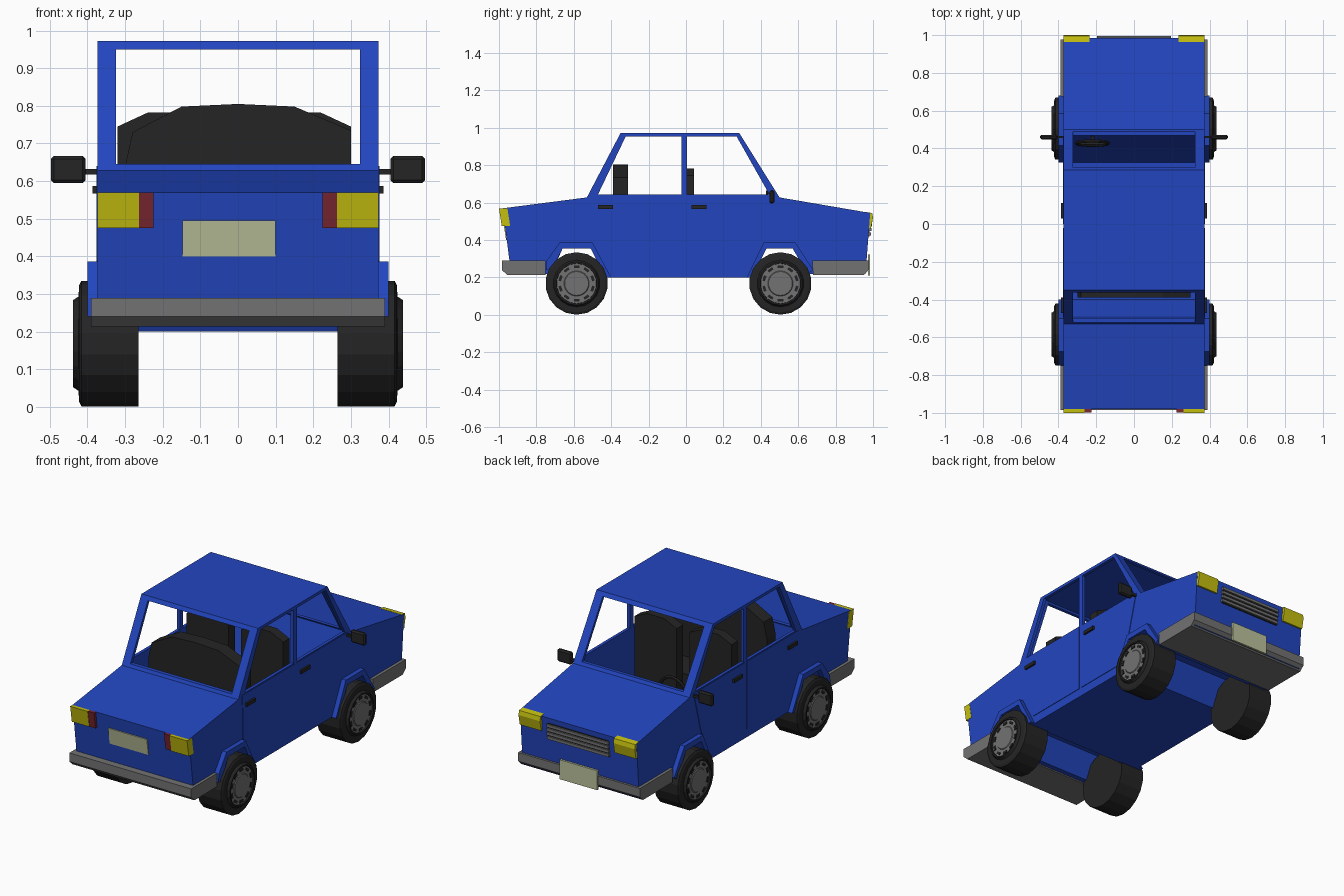
import bpy, bmesh, math
from mathutils import Matrix, Vector

if "Cube" in bpy.data.objects:
    bpy.data.objects.remove(bpy.data.objects["Cube"])


def material(name, r, g, b):
    m = bpy.data.materials.new(name)
    m.diffuse_color = (r, g, b, 1)
    m.use_nodes = True
    m.node_tree.nodes["Principled BSDF"].inputs["Base Color"].default_value = m.diffuse_color
    return m


BLUE = material("blue_paint", 0.016, 0.06, 0.52)
BLACK = material("black_rubber", 0.018, 0.018, 0.018)
GREY = material("grey_trim", 0.17, 0.17, 0.17)
YELLOW = material("yellow_lens", 0.56, 0.52, 0.005)
RED = material("red_lens", 0.2, 0.02, 0.03)
CREAM = material("plate_cream", 0.5, 0.54, 0.33)


def finish(name, bm, mat):
    bmesh.ops.recalc_face_normals(bm, faces=bm.faces)
    me = bpy.data.meshes.new(name)
    bm.to_mesh(me)
    bm.free()
    ob = bpy.data.objects.new(name, me)
    bpy.context.collection.objects.link(ob)
    if mat:
        me.materials.append(mat)
    return ob


def prism(name, pts, a, b, mat, axis="x"):
    """Extrude a (y,z) profile along x, or an (x,z) profile along y."""
    bm = bmesh.new()
    put = (lambda p, d: (d, p[0], p[1])) if axis == "x" else (lambda p, d: (p[0], d, p[1]))
    face = bm.faces.new([bm.verts.new(put(p, a)) for p in pts])
    ext = bmesh.ops.extrude_face_region(bm, geom=[face])
    move = Vector((b - a, 0, 0)) if axis == "x" else Vector((0, b - a, 0))
    bmesh.ops.translate(bm, vec=move, verts=[v for v in ext["geom"] if isinstance(v, bmesh.types.BMVert)])
    return finish(name, bm, mat)


def box(name, x0, x1, y0, y1, z0, z1, mat):
    return prism(name, [(y0, z0), (y1, z0), (y1, z1), (y0, z1)], x0, x1, mat)


def lathe(name, rings, centre, side, mat, n=18):
    """Revolve (radius, x) rings around an axle parallel to x."""
    bm = bmesh.new()
    loops = []
    for r, x in rings:
        loops.append([bm.verts.new((side * x, centre[0] + r * math.sin(2 * math.pi * i / n),
                                    centre[1] + r * math.cos(2 * math.pi * i / n))) for i in range(n)])
    for p, q in zip(loops, loops[1:]):
        for i in range(n):
            bm.faces.new((p[i], p[(i + 1) % n], q[(i + 1) % n], q[i]))
    bm.faces.new(loops[0])
    bm.faces.new(loops[-1])
    return finish(name, bm, mat)


def cut(ob, cutter):
    mod = ob.modifiers.new("cut", "BOOLEAN")
    mod.operation, mod.solver, mod.object = "DIFFERENCE", "EXACT", cutter
    bpy.context.view_layer.objects.active = ob
    bpy.ops.object.modifier_apply(modifier=mod.name)
    bpy.data.objects.remove(cutter)


# Body shell: one side profile with wheel arches, hollowed and pierced by windows
body = prism("body_shell", [
    (-.98, .57), (-.53, .628), (-.35, .972), (.285, .972), (.5, .628), (.985, .545), (.96, .22),
    (.65, .22), (.57, .355), (.43, .355), (.355, .2), (-.43, .2), (-.51, .355), (-.66, .355),
    (-.72, .22), (-.935, .22)], -.373, .373, BLUE)
cut(body, prism("cabin_cutter", [
    (-.40, .215), (.325, .215), (.40, .375), (.465, .6), (.475, .635), (.274, .96),
    (-.338, .96), (-.503, .635), (-.49, .375)], -.355, .355, None))
cut(body, box("screen_cutter", -.324, .324, -.7, .7, .645, .95, None))
REAR_WINDOW = [(-.47, .645), (-.025, .645), (-.025, .955), (-.322, .955)]
FRONT_WINDOW = [(.005, .645), (.445, .645), (.27, .955), (.005, .955)]
for w in (REAR_WINDOW, FRONT_WINDOW):
    cut(body, prism("window_cutter", w, -.6, .6, None))

# Bumpers wrapping under both ends
prism("rear_bumper", [(-.985, .29), (-.985, .24), (-.955, .213), (-.75, .213), (-.75, .29)], -.39, .39, GREY)
prism("front_bumper", [(.978, .29), (.978, .24), (.95, .213), (.68, .213), (.675, .29)], -.39, .39, GREY)

# Parts mirrored left and right
FLARES = {
    "rear": [(-.75, .24), (-.745, .29), (-.675, .387), (-.5, .387), (-.4, .2), (-.43, .2),
             (-.51, .355), (-.66, .355), (-.72, .24)],
    "front": [(.325, .2), (.415, .387), (.585, .387), (.68, .24), (.65, .22), (.57, .355),
              (.43, .355), (.355, .2)]}
DOORS = {
    "rear": [(-.495, .64), (-.02, .64), (-.02, .25), (-.41, .25), (-.49, .39)],
    "front": [(0, .64), (.465, .64), (.40, .40), (.335, .25), (0, .25)]}
for s, side in ((-1, "left"), (1, "right")):
    for end in ("rear", "front"):
        prism(f"{side}_{end}_arch", FLARES[end], s * .36, s * .4, BLUE)
        prism(f"{side}_{end}_door", DOORS[end], s * .365, s * .376, BLUE)
        y = -.47 if end == "rear" else .03
        box(f"{side}_{end}_handle", s * .37, s * .387, y, y + .08, .567, .587, BLACK)

        # Wheel: tyre with raised lip, grey disc, dark vents
        c = (-.585 if end == "rear" else .505, .168)
        lathe(f"{side}_{end}_tyre", [(.167, .265), (.167, .416), (.155, .422), (.125, .424), (.116, .438),
                                     (.108, .438), (.106, .426)], c, s, BLACK)
        lathe(f"{side}_{end}_rim", [(.108, .41), (.107, .43), (.068, .43), (.064, .434)], c, s, GREY)
        bm = bmesh.new()
        for i in range(10):
            m = (Matrix.Translation((s * .43, c[0], c[1])) @ Matrix.Rotation(2 * math.pi * i / 10, 4, "X")
                 @ Matrix.Translation((0, 0, .09)) @ Matrix.Diagonal((.008, .03, .014, 1)))
            bmesh.ops.create_cube(bm, size=1, matrix=m)
        finish(f"{side}_{end}_rim_vents", bm, BLACK)

    # Lamps
    tail = [(-1, .57), (-.985, .475), (-.94, .475), (-.955, .57)]
    prism(f"{side}_tail_lamp", tail, s * .263, s * .374, YELLOW)
    prism(f"{side}_brake_lamp", [(y + .003, z) for y, z in tail], s * .224, s * .263, RED)
    prism(f"{side}_headlamp", [(.963, .55), (.995, .545), (1, .52), (.988, .46), (.955, .46)],
          s * .235, s * .372, YELLOW)

    # Wing mirrors
    mirror = box(f"{side}_mirror", s * .405, s * .497, .447, .472, .595, .667, BLACK)
    bev = mirror.modifiers.new("bevel", "BEVEL")
    bev.width, bev.segments = .008, 1
    box(f"{side}_mirror_arm", s * .36, s * .41, .455, .467, .618, .632, BLACK)

# Grille: backing with horizontal slats
prism("grille_back", [(.96, .515), (.988, .515), (.98, .42), (.95, .42)], -.195, .195, BLACK)
for i in range(4):
    z = .432 + i * .024
    box(f"grille_slat_{i}", -.197, .197, .965, .99 + i * .002, z - .008, z + .008, GREY)

# Number plates, blank
prism("rear_plate", [(-.977, .495), (-.962, .4), (-.945, .4), (-.96, .495)], -.148, .1, CREAM)
box("front_plate", -.12, .12, .972, .984, .21, .322, CREAM)

# Rear bench and two front seats
prism("rear_bench_back", [(-.3, .3), (.3, .3), (.3, .735), (.15, .798), (0, .805), (-.15, .798),
                          (-.28, .73), (-.3, .64)], -.39, -.31, BLACK, "y")
box("rear_bench_cushion", -.3, .3, -.32, -.13, .22, .4, BLACK)
for x, side in ((-.185, "left"), (.165, "right")):
    prism(f"{side}_seat_back", [(x - .135, .3), (x + .135, .3), (x + .135, .745), (x + .055, .782),
                                (x - .055, .782), (x - .135, .745)], -.015, .042, BLACK, "y")
    box(f"{side}_seat_cushion", x - .135, x + .135, .03, .25, .22, .4, BLACK)

# Steering wheel and column
bpy.ops.mesh.primitive_torus_add(major_radius=.083, minor_radius=.009, major_segments=16, minor_segments=6,
                                 location=(-.22, .428, .6), rotation=(math.radians(82), 0, 0))
wheel = bpy.context.object
wheel.name = "steering_wheel"
wheel.data.materials.append(BLACK)
box("steering_spoke", -.3, -.14, .422, .434, .593, .607, BLACK)
box("steering_column", -.227, -.213, .425, .49, .593, .607, BLACK)
